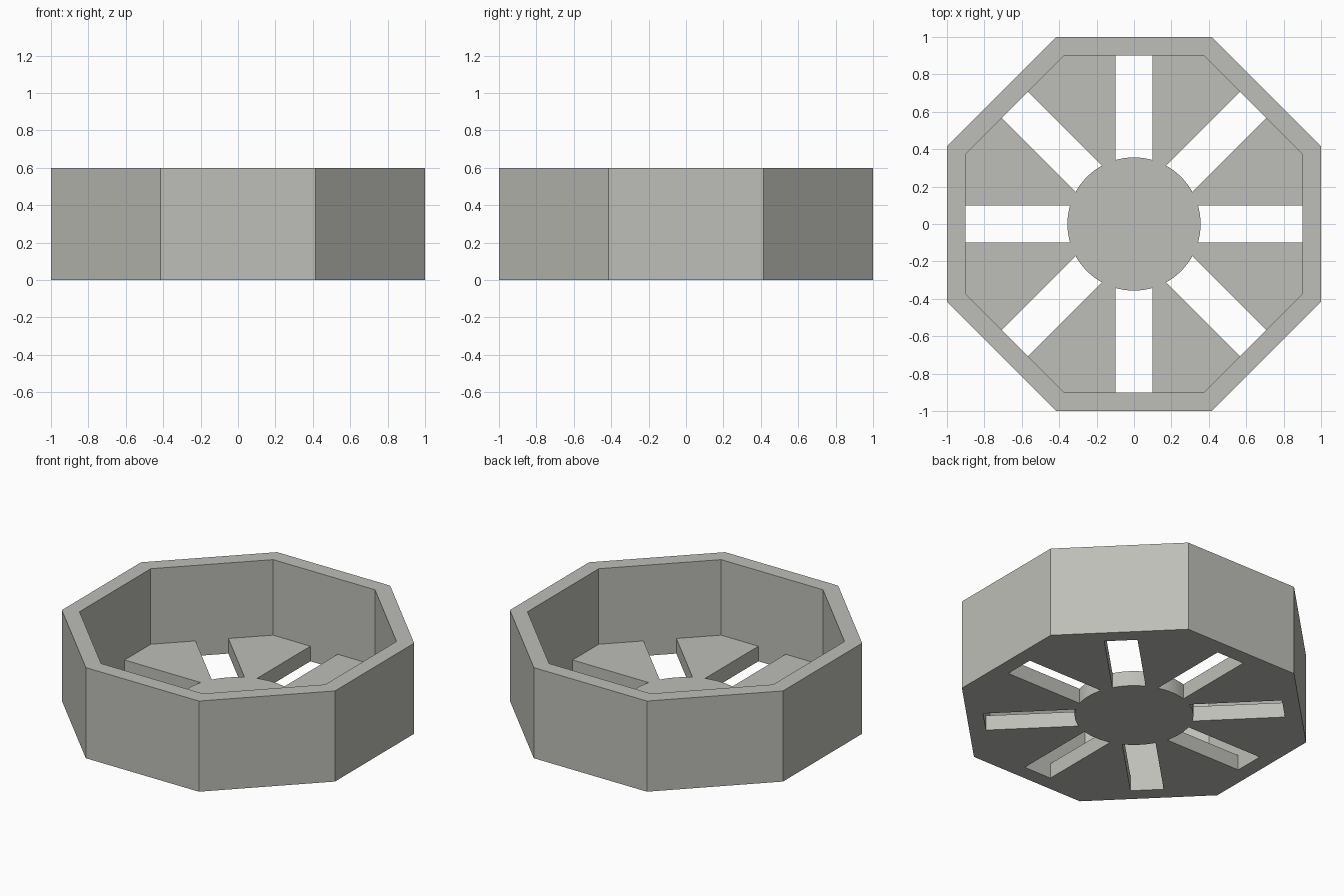
import bpy, bmesh, math

if "Cube" in bpy.data.objects:
    bpy.data.objects.remove(bpy.data.objects["Cube"])

APOTHEM, INNER, HEIGHT, FLOOR = 1.0, 0.9, 0.6, 0.1
HUB_R, SLOT_HALF = 0.356, 0.1
ARC = 8  # segments across each slot's curved end
T = math.tan(math.pi / 8)

bm = bmesh.new()


def face(points):
    bm.faces.new([bm.verts.new(p) for p in points])


def turn(p, i):
    a = i * math.pi / 4
    return (p[0] * math.cos(a) - p[1] * math.sin(a),
            p[0] * math.sin(a) + p[1] * math.cos(a))


def at(points, z):
    return [(x, y, z) for x, y in points]


def strip(points, z0, z1):
    # vertical faces along an open path
    for p, q in zip(points, points[1:]):
        face([(*p, z0), (*q, z0), (*q, z1), (*p, z1)])


half = math.asin(SLOT_HALF / HUB_R)
hub = []
for i in range(8):
    # corner points of this side
    o0, o1 = turn((APOTHEM, -APOTHEM * T), i), turn((APOTHEM, APOTHEM * T), i)
    n0, n1 = turn((INNER, -INNER * T), i), turn((INNER, INNER * T), i)
    s0, s1 = turn((INNER, -SLOT_HALF), i), turn((INNER, SLOT_HALF), i)
    s2 = turn((INNER, -SLOT_HALF), i + 1)
    arc = [turn((HUB_R * math.cos(a), HUB_R * math.sin(a)), i)
           for a in [half * (2 * k / ARC - 1) for k in range(ARC + 1)]]
    gap = [turn((HUB_R * math.cos(a), HUB_R * math.sin(a)), i)
           for a in [half + (math.pi / 4 - 2 * half) * k / 3 for k in range(4)]]
    hub += arc + gap[1:-1]

    # outer wall, rim, inner wall, underside of the wall
    strip([o0, o1], 0, HEIGHT)
    face(at([o0, o1, n1, n0], HEIGHT))
    face(at([n1, s1, s0, n0], FLOOR) + at([n0, n1], HEIGHT))
    face(at([o1, o0, n0, s0, s1, n1], 0))

    # floor wedge to the next slot, top and bottom
    wedge = [s1, n1, s2] + gap[::-1]
    face(at(wedge, FLOOR))
    face(at(wedge[::-1], 0))

    # slot sides: curved hub end, two long sides, wall end
    strip(arc, 0, FLOOR)
    strip([arc[-1], s1, s0, arc[0]], 0, FLOOR)

# round hub in the middle of the floor
face(at(hub, FLOOR))
face(at(hub[::-1], 0))

bmesh.ops.remove_doubles(bm, verts=bm.verts, dist=1e-5)
bmesh.ops.recalc_face_normals(bm, faces=bm.faces)
mesh = bpy.data.meshes.new("slotted_tray")
bm.to_mesh(mesh)
bm.free()

mat = bpy.data.materials.new("warm grey")
mat.diffuse_color = (0.515, 0.515, 0.479, 1)
mat.use_nodes = True
mat.node_tree.nodes["Principled BSDF"].inputs["Base Color"].default_value = mat.diffuse_color
mesh.materials.append(mat)

tray = bpy.data.objects.new("slotted_tray", mesh)
bpy.context.collection.objects.link(tray)
bpy.context.view_layer.objects.active = tray
tray.select_set(True)
bpy.ops.object.shade_smooth_by_angle(angle=math.radians(30))
